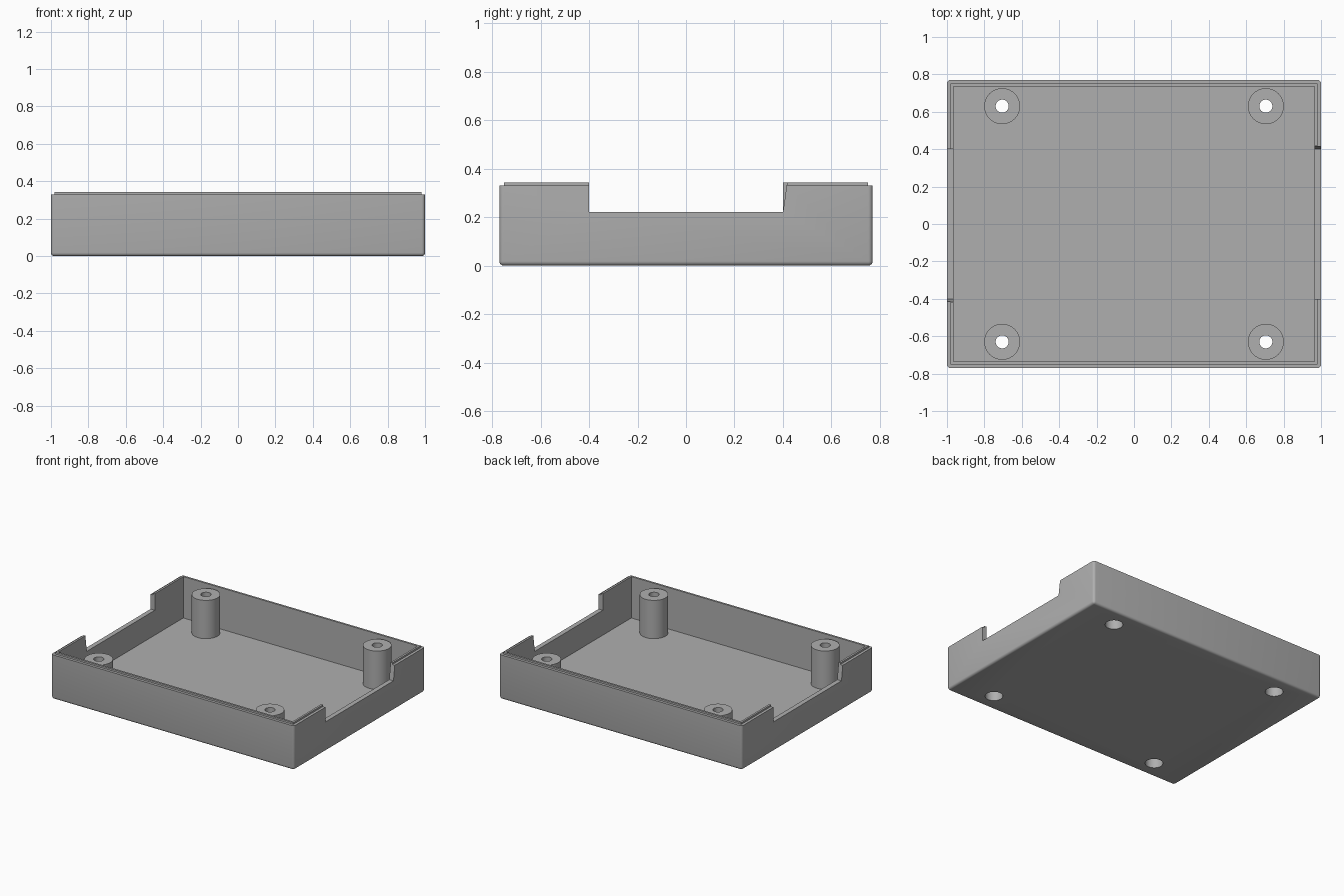
import bpy
import bmesh
import math

if "Cube" in bpy.data.objects:
    bpy.data.objects.remove(bpy.data.objects["Cube"], do_unlink=True)

HX, HY = 1.0, 0.77          # half size of the tray
RIM, LIP = 0.33, 0.343      # wall top and lip top
WALL, STEP, FLOOR = 0.035, 0.02, 0.035
POST_X, POST_Y, POST_TOP = 0.705, 0.63, 0.32
BORE, HOLE, POST_R = 0.06, 0.035, 0.096

grey = bpy.data.materials.new("plain grey")
grey.use_nodes = True
grey.diffuse_color = (0.43, 0.43, 0.43, 1)
grey.node_tree.nodes["Principled BSDF"].inputs["Base Color"].default_value = grey.diffuse_color


def make_object(name, bm):
    bmesh.ops.recalc_face_normals(bm, faces=bm.faces)
    mesh = bpy.data.meshes.new(name)
    bm.to_mesh(mesh)
    bm.free()
    mesh.materials.append(grey)
    obj = bpy.data.objects.new(name, mesh)
    bpy.context.collection.objects.link(obj)
    return obj


def activate(obj):
    bpy.ops.object.select_all(action='DESELECT')
    obj.select_set(True)
    bpy.context.view_layer.objects.active = obj


def box(name, hx, hy, z0, z1, bevel=0.0):
    bm = bmesh.new()
    bmesh.ops.create_cube(bm, size=2)
    for v in bm.verts:
        v.co = (v.co.x * hx, v.co.y * hy, z1 if v.co.z > 0 else z0)
    if bevel:
        # round everything except the top rim
        edges = [e for e in bm.edges if min(v.co.z for v in e.verts) < z1]
        bmesh.ops.bevel(bm, geom=edges, offset=bevel, segments=4,
                        profile=0.5, affect='EDGES')
    return make_object(name, bm)


def combine(target, tool, operation):
    mod = target.modifiers.new(tool.name, 'BOOLEAN')
    mod.object, mod.operation, mod.solver = tool, operation, 'EXACT'
    activate(target)
    bpy.ops.object.modifier_apply(modifier=mod.name)
    bpy.data.objects.remove(tool, do_unlink=True)


def notch(side):
    # one end upright, the other leaning outwards
    bm = bmesh.new()
    outline = [(-0.4, 0.22), (0.4, 0.22), (0.425, 0.4), (-0.4, 0.4)]
    face = bm.faces.new([bm.verts.new((side * 0.9, side * y, z)) for y, z in outline])
    moved = bmesh.ops.extrude_face_region(bm, geom=[face])["geom"]
    verts = [g for g in moved if isinstance(g, bmesh.types.BMVert)]
    bmesh.ops.translate(bm, verts=verts, vec=(side * 0.2, 0, 0))
    return make_object("notch_cutter", bm)


def lathe(name, profile, x, y, sides=40):
    bm = bmesh.new()
    rings = []
    for r, z in profile:
        angles = [math.tau * i / sides for i in range(sides)]
        rings.append([bm.verts.new((r * math.cos(a), r * math.sin(a), z)) for a in angles])
    for a, b in zip(rings, rings[1:]):
        for i in range(sides):
            j = (i + 1) % sides
            bm.faces.new((a[i], a[j], b[j], b[i]))
    obj = make_object(name, bm)
    obj.location = (x, y, 0)
    return obj


def hole_cutter(x, y):
    bm = bmesh.new()
    bmesh.ops.create_cone(bm, cap_ends=True, segments=40, radius1=BORE,
                          radius2=BORE, depth=0.2)
    obj = make_object("hole_cutter", bm)
    obj.location = (x, y, 0)
    bpy.context.view_layer.update()
    return obj


# Tray: rounded block with a raised lip, hollowed out
tray = box("tray", HX, HY, 0, RIM, 0.018)
combine(tray, box("lip", HX - STEP, HY - STEP, 0.2, LIP), 'UNION')
combine(tray, box("cavity", HX - WALL, HY - WALL, FLOOR, 0.5), 'DIFFERENCE')

# Notches in the two side walls
for side in (1, -1):
    combine(tray, notch(side), 'DIFFERENCE')

# Screw posts with stepped bores, over holes in the floor
post_profile = [(BORE, FLOOR), (BORE, 0.2), (HOLE, 0.2), (HOLE, POST_TOP),
                (POST_R, POST_TOP), (POST_R, FLOOR)]
parts = [tray]
for x, x_name in ((POST_X, "left"), (-POST_X, "right")):
    for y, y_name in ((-POST_Y, "front"), (POST_Y, "back")):
        combine(tray, hole_cutter(x, y), 'DIFFERENCE')
        parts.append(lathe(f"{y_name}_{x_name}_post", post_profile, x, y))

for part in parts:
    activate(part)
    bpy.ops.object.shade_smooth_by_angle(angle=math.radians(35))
